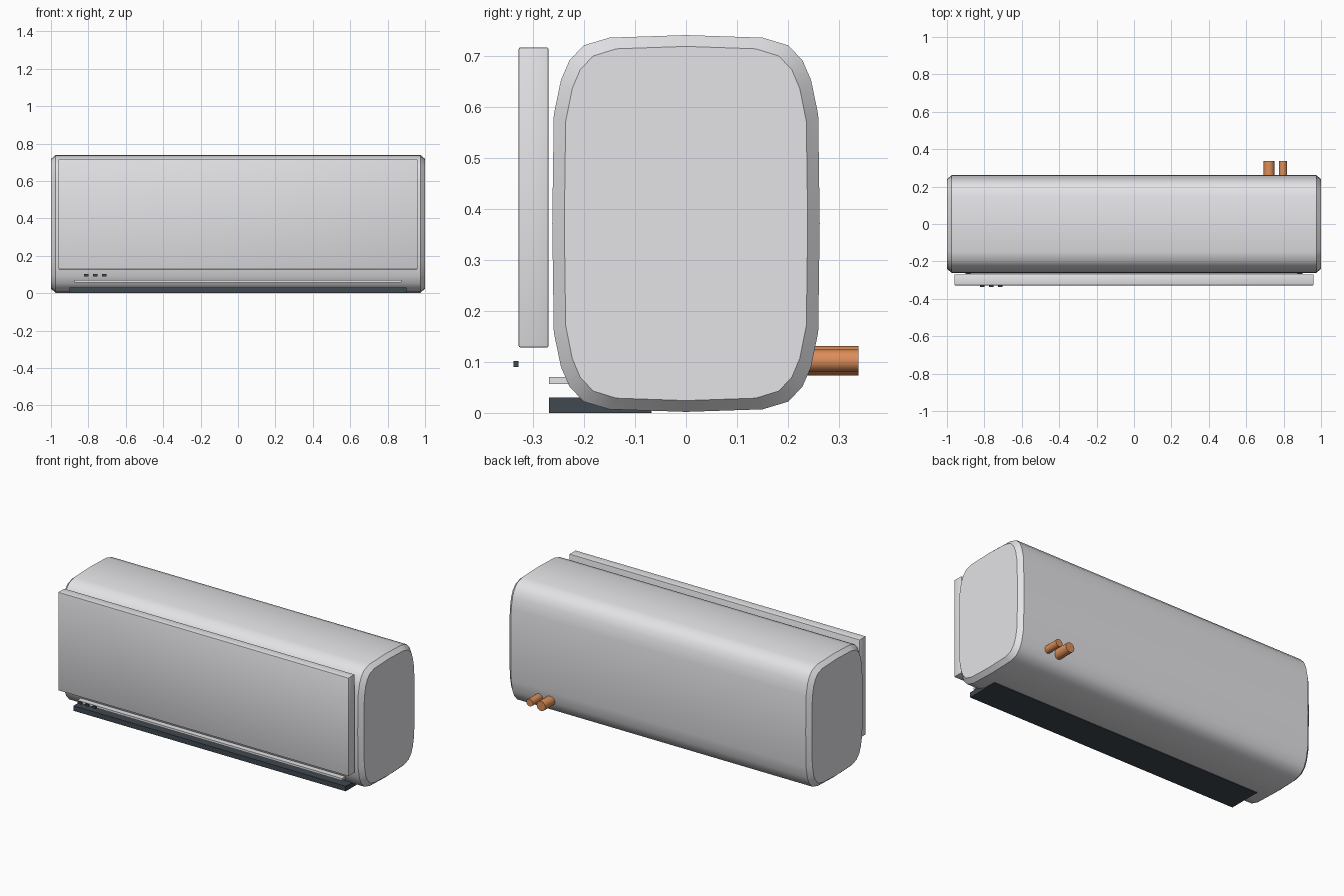
import bpy, bmesh, math
from mathutils import Matrix

cube = bpy.data.objects.get("Cube")
if cube:
    bpy.data.objects.remove(cube, do_unlink=True)


def material(name, rgb):
    m = bpy.data.materials.new(name)
    m.use_nodes = True
    m.diffuse_color = (*rgb, 1)
    m.node_tree.nodes["Principled BSDF"].inputs["Base Color"].default_value = (*rgb, 1)
    return m


WHITE = material("white plastic", (0.78, 0.78, 0.81))
DARK = material("dark plastic", (0.05, 0.065, 0.08))
COPPER = material("copper", (0.72, 0.27, 0.1))


def finish(bm, name, mat, smooth=False):
    bmesh.ops.recalc_face_normals(bm, faces=bm.faces)
    mesh = bpy.data.meshes.new(name)
    bm.to_mesh(mesh)
    bm.free()
    mesh.materials.append(mat)
    obj = bpy.data.objects.new(name, mesh)
    bpy.context.collection.objects.link(obj)
    if smooth:
        bpy.ops.object.select_all(action="DESELECT")
        obj.select_set(True)
        bpy.context.view_layer.objects.active = obj
        bpy.ops.object.shade_smooth_by_angle(angle=math.radians(35))
    return obj


def box(name, low, high, mat, bevel=0):
    bm = bmesh.new()
    bmesh.ops.create_cube(bm, size=1)
    for v in bm.verts:
        v.co = [b if c > 0 else a for a, b, c in zip(low, high, v.co)]
    if bevel:
        bmesh.ops.bevel(bm, geom=bm.edges[:], offset=bevel, segments=2,
                        profile=0.5, affect="EDGES")
    return finish(bm, name, mat, bevel > 0)


def pipe(name, x, radius):
    bm = bmesh.new()
    bmesh.ops.create_cone(bm, cap_ends=True, segments=16, radius1=radius,
                          radius2=radius, depth=0.14)
    bm.transform(Matrix.Translation((x, 0.268, 0.102)) @ Matrix.Rotation(math.pi / 2, 4, "X"))
    return finish(bm, name, COPPER, True)


# Rounded housing: one quarter of the section, mirrored, lofted along x
quarter = [(0, 0.369), (0.15, 0.364), (0.2, 0.349), (0.228, 0.32),
           (0.245, 0.281), (0.259, 0.213), (0.262, 0)]
half = quarter + [(y, -z) for y, z in quarter[-2::-1]]
section = half + [(-y, z) for y, z in half[-2:0:-1]]
bm = bmesh.new()
rings = []
for x, sy, sz in ((-1, 0.91, 0.94), (-0.975, 1, 1), (0.975, 1, 1), (1, 0.91, 0.94)):
    rings.append([bm.verts.new((x, y * sy, 0.371 + z * sz)) for y, z in section])
n = len(section)
for a, b in zip(rings, rings[1:]):
    for i in range(n):
        j = (i + 1) % n
        bm.faces.new((a[i], a[j], b[j], b[i]))
bm.faces.new(rings[0])
bm.faces.new(rings[-1])
finish(bm, "housing", WHITE, True)

# Front panel, air outlet and louver
box("front_panel", (-0.96, -0.328, 0.128), (0.96, -0.269, 0.716), WHITE, 0.004)
box("air_outlet", (-0.9, -0.268, 0), (0.9, -0.068, 0.03), DARK)
box("louver", (-0.875, -0.268, 0.057), (0.875, -0.2, 0.07), WHITE)

# Indicator lights
for i in range(3):
    x = -0.812 + i * 0.048
    box(f"indicator_{i + 1}", (x - 0.012, -0.338, 0.09), (x + 0.012, -0.328, 0.102), DARK)

# Refrigerant pipes at the back
pipe("large_pipe", 0.722, 0.029)
pipe("small_pipe", 0.797, 0.022)
